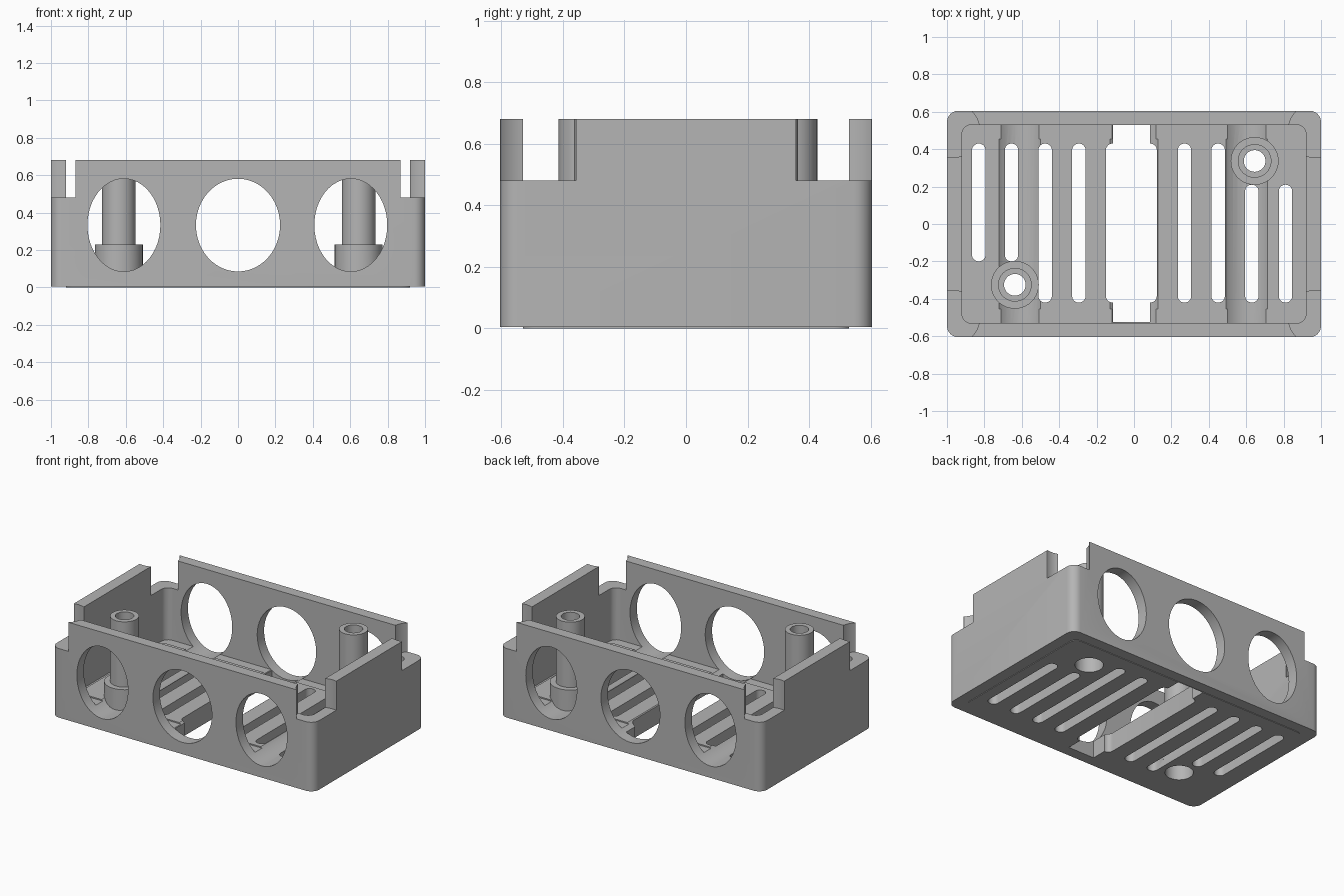
import bpy, bmesh, math

cube = bpy.data.objects.get("Cube")
if cube:
    bpy.data.objects.remove(cube, do_unlink=True)

grey = bpy.data.materials.new("matte_grey")
grey.use_nodes = True
colour = (0.46, 0.46, 0.46, 1)
grey.diffuse_color = colour
grey.node_tree.nodes["Principled BSDF"].inputs["Base Color"].default_value = colour


def prism(name, outline, low, high):
    """Extrude a flat outline of (x, y) points from low to high."""
    bm = bmesh.new()
    face = bm.faces.new([bm.verts.new((x, y, low)) for x, y in outline])
    top = bmesh.ops.extrude_face_region(bm, geom=[face])["geom"]
    moved = [v for v in top if isinstance(v, bmesh.types.BMVert)]
    bmesh.ops.translate(bm, verts=moved, vec=(0, 0, high - low))
    bmesh.ops.recalc_face_normals(bm, faces=bm.faces)
    mesh = bpy.data.meshes.new(name)
    bm.to_mesh(mesh)
    bm.free()
    mesh.materials.append(grey)
    obj = bpy.data.objects.new(name, mesh)
    bpy.context.scene.collection.objects.link(obj)
    return obj


def rounded(x0, x1, y0, y1, r, steps=6):
    """Outline of a rectangle with rounded corners."""
    corners = [(x1 - r, y1 - r), (x0 + r, y1 - r), (x0 + r, y0 + r), (x1 - r, y0 + r)]
    points = []
    for quarter, (cx, cy) in enumerate(corners):
        for i in range(steps + 1):
            a = math.pi / 2 * (quarter + i / steps)
            points.append((cx + r * math.cos(a), cy + r * math.sin(a)))
    return points


def ellipse(cx, cy, rx, ry, sides=40):
    turns = [math.tau * i / sides for i in range(sides)]
    return [(cx + rx * math.cos(a), cy + ry * math.sin(a)) for a in turns]


def combine(target, tool, operation="DIFFERENCE"):
    """Apply a boolean to the target and discard the tool."""
    mod = target.modifiers.new("boolean", "BOOLEAN")
    mod.operation = operation
    mod.solver = "EXACT"
    mod.object = tool
    bpy.context.view_layer.objects.active = target
    bpy.ops.object.modifier_apply(modifier=mod.name)
    bpy.data.objects.remove(tool, do_unlink=True)


def rect(x0, x1, y0, y1):
    return [(x0, y0), (x1, y0), (x1, y1), (x0, y1)]


# Outer shell with a slightly proud bottom panel
FLOOR, LEDGE, TOP = 0.13, 0.122, 0.68
case = prism("case", rounded(-1, 1, -0.605, 0.605, 0.06), 0.004, TOP)
combine(case, prism("panel", rounded(-0.92, 0.92, -0.53, 0.53, 0.05), 0, 0.06), "UNION")

# Cavity, with a narrow lower ledge around the floor
combine(case, prism("cavity", rounded(-0.92, 0.92, -0.53, 0.53, 0.05), LEDGE, 1))
combine(case, prism("floor", rounded(-0.9, 0.9, -0.455, 0.455, 0.04), 0.05, FLOOR), "UNION")

# Corner notches with a curved inner end
for sx in (-1, 1):
    for sy in (-1, 1):
        parts = [ellipse(0.97, 0.5, 0.145, 0.145),
                 rect(0.868, 1.1, 0.5, 0.7),
                 rect(0.97, 1.1, 0.357, 0.7)]
        for outline in parts:
            outline = [(x * sx, y * sy) for x, y in outline]
            combine(case, prism("notch", outline, 0.48, 1))

# Openings through the front and back walls
for x, rx in ((-0.61, 0.195), (0, 0.225), (0.603, 0.195)):
    tool = prism("opening", ellipse(x, 0.333, rx, 0.248, 48), -1, 1)
    tool.rotation_euler.x = math.pi / 2
    bpy.context.view_layer.update()
    combine(case, tool)

# Floor vents
vents = [(-0.83, -0.2, 0.43), (-0.655, -0.2, 0.43), (-0.475, -0.42, 0.43),
         (-0.295, -0.42, 0.43), (0.27, -0.42, 0.43), (0.45, -0.42, 0.43),
         (0.63, -0.42, 0.21), (0.81, -0.42, 0.21)]
for x, y0, y1 in vents:
    combine(case, prism("vent", rounded(x - 0.036, x + 0.036, y0, y1, 0.035), -0.1, 0.2))

# Wide central slot with narrower ends
combine(case, prism("slot", rounded(-0.15, 0.122, -0.42, 0.43, 0.035), -0.1, 0.2))
combine(case, prism("slot_ends", rect(-0.113, 0.086, -0.524, 0.529), -0.1, 0.2))

# Screw posts on thicker bosses, bored through and countersunk below
for x, y in ((-0.637, -0.325), (0.645, 0.337)):
    for radius, top in ((0.128, 0.23), (0.09, TOP)):
        combine(case, prism("post", ellipse(x, y, radius, radius), 0.05, top), "UNION")
    for radius, top in ((0.058, 1), (0.088, 0.15)):
        combine(case, prism("bore", ellipse(x, y, radius, radius, 32), -0.1, top))

bpy.ops.object.select_all(action="DESELECT")
case.select_set(True)
bpy.context.view_layer.objects.active = case
bpy.ops.object.shade_smooth_by_angle(angle=math.radians(30))
